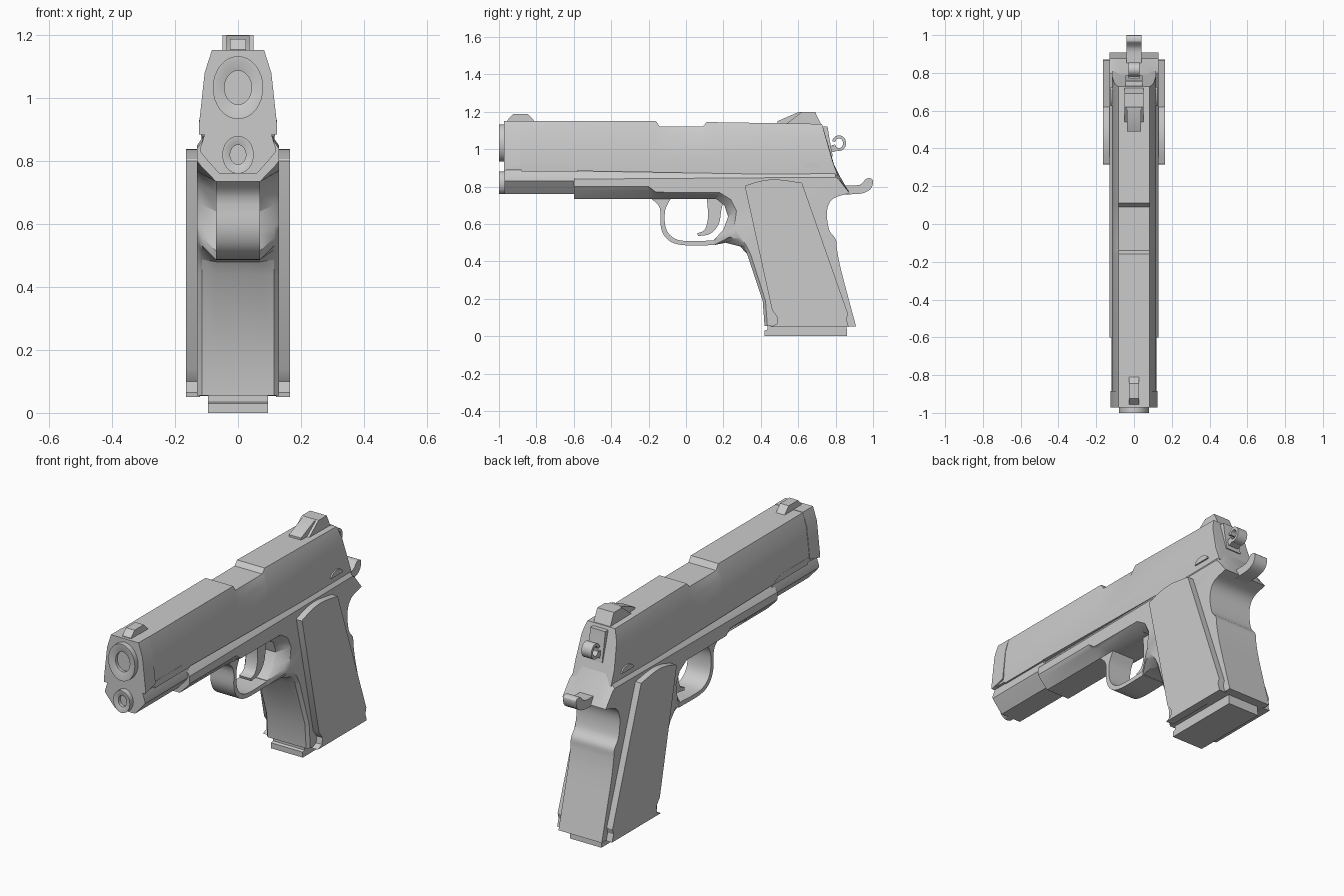
import bpy, bmesh, math
from mathutils import Vector


def finish(name, bm, angle=28):
    bmesh.ops.recalc_face_normals(bm, faces=bm.faces)
    me = bpy.data.meshes.new(name)
    bm.to_mesh(me)
    bm.free()
    ob = bpy.data.objects.new(name, me)
    bpy.context.collection.objects.link(ob)
    bpy.ops.object.select_all(action='DESELECT')
    ob.select_set(True)
    bpy.context.view_layer.objects.active = ob
    bpy.ops.object.shade_smooth_by_angle(angle=math.radians(angle))
    return ob


def shell(name, layers):
    """Skin side outlines (y, z) placed at successive x positions."""
    bm = bmesh.new()
    rings = [[bm.verts.new((x, y, z)) for y, z in pts] for x, pts in layers]
    for a, b in zip(rings, rings[1:]):
        for i in range(len(a)):
            j = (i + 1) % len(a)
            bm.faces.new((a[i], a[j], b[j], b[i]))
    bm.faces.new(rings[0])
    bm.faces.new(rings[-1])
    return finish(name, bm)


def sym(name, layers):
    """Same, mirrored about x = 0; layers run from the middle outward."""
    return shell(name, [(-x, p) for x, p in reversed(layers)] + layers)


def curve(pts, n=4):
    """Smooth open curve through points."""
    p = [Vector(q) for q in pts]
    p = [2 * p[0] - p[1]] + p + [2 * p[-1] - p[-2]]
    out = []
    for a, b, c, d in zip(p, p[1:], p[2:], p[3:]):
        for k in range(n):
            t = k / n
            out.append(tuple(0.5 * (2 * b + (c - a) * t + (2 * a - 5 * b + 4 * c - d) * t * t
                                    + (3 * b - a - 3 * c + d) * t ** 3)))
    return out + [tuple(p[-2])]


def arc(cy, cz, ry, rz, a0, a1, n):
    return [(cy + ry * math.cos(math.radians(a0 + (a1 - a0) * i / n)),
             cz + rz * math.sin(math.radians(a0 + (a1 - a0) * i / n))) for i in range(n + 1)]


def tube(name, cz, rings, n=32):
    """Elliptical lathe along y; rings are (y, x radius, z radius)."""
    bm = bmesh.new()
    loops = [[bm.verts.new((rx * math.cos(math.tau * i / n), y, cz + rz * math.sin(math.tau * i / n)))
              for i in range(n)] for y, rx, rz in rings]
    for a, b in zip(loops, loops[1:]):
        for i in range(n):
            bm.faces.new((a[i], a[i - 1], b[i - 1], b[i]))
    bm.faces.new(loops[0])
    bm.faces.new(loops[-1])
    return finish(name, bm)


def lowered(pts, top):
    """Cap an outline at a height, keeping the sloping rear end."""
    return [(y + (0.28 * (z - top) if y > 0.7 else 0), top) if z > top else (y, z) for y, z in pts]


# upper slide with stepped top, plus slightly wider nose
slide = [(-0.97, 0.89), (0.81, 0.86), (0.80, 0.89), (0.727, 1.135), (0.11, 1.145),
         (0.09, 1.12), (-0.14, 1.12), (-0.16, 1.15), (-0.97, 1.15)]
sym("slide", [(0.083, slide), (0.104, lowered(slide, 1.075)), (0.116, lowered(slide, 0.94))])
nose = [(-0.972, 0.885), (-0.89, 0.905), (-0.885, 1.152), (-0.972, 1.152)]
sym("slide_nose", [(0.083, nose), (0.106, lowered(nose, 1.08)), (0.124, lowered(nose, 0.915))])

# barrel end and lower rod end
tube("barrel_end", 1.033, [(-0.95, 0.08, 0.1), (-1, 0.08, 0.1), (-1, 0.072, 0.091),
                           (-0.99, 0.043, 0.054), (-0.974, 0.043, 0.054)])
tube("rod_end", 0.82, [(-0.95, 0.05, 0.06), (-1, 0.05, 0.06), (-1, 0.043, 0.053),
                       (-0.992, 0.025, 0.031), (-0.974, 0.025, 0.031)])


# front underside housing
def box(y0, y1, z0, z1):
    return [(y0, z0), (y1, z0), (y1, z1), (y0, z1)]


sym("front_housing", [(0.06, box(-0.97, -0.58, 0.76, 0.885)), (0.106, box(-0.97, -0.58, 0.812, 0.885)),
                      (0.12, box(-0.97, -0.58, 0.83, 0.84))])
sym("housing_rail", [(0.117, [(-0.88, 0.88), (-0.58, 0.88), (-0.61, 0.9), (-0.65, 0.915), (-0.88, 0.915)])])

# main frame and handle: narrow centre outline, wider inset outline
rear = curve([(0.909, 0.053), (0.83, 0.35), (0.807, 0.465), (0.80, 0.52), (0.765, 0.57),
              (0.754, 0.67), (0.786, 0.735), (0.875, 0.765)])
inner = [(-0.6, 0.91), (-0.6, 0.735), (-0.2, 0.735), (-0.09, 0.735), (0.16, 0.735), (0.205, 0.70),
         (0.225, 0.64), (0.20, 0.57), (0.15, 0.515), (0.15, 0.487), (0.21, 0.50), (0.29, 0.48),
         (0.326, 0.44), (0.41, 0.19), (0.42, 0.055)] + rear + [(0.82, 0.86), (0.79, 0.92)]
outer = [(-0.6, 0.84), (-0.6, 0.80), (-0.2, 0.80), (-0.16, 0.77), (0.18, 0.768), (0.24, 0.73),
         (0.27, 0.67), (0.26, 0.60), (0.26, 0.575), (0.27, 0.55), (0.29, 0.525), (0.32, 0.49),
         (0.345, 0.44), (0.425, 0.19), (0.435, 0.055)] + rear + [(0.815, 0.84), (0.80, 0.85)]
middle = [(a[0] + 0.7 * (b[0] - a[0]), a[1] + 0.7 * (b[1] - a[1])) for a, b in zip(inner, outer)]
middle[12:15] = inner[12:15]
sym("frame", [(0.07, inner), (0.115, middle), (0.13, outer)])

# trigger guard loop
guard_out = curve([(-0.19, 0.74), (-0.14, 0.685), (-0.134, 0.58), (-0.096, 0.515), (-0.016, 0.487), (0.16, 0.487)])
guard_in = curve([(0.16, 0.513), (0.02, 0.508), (-0.06, 0.522), (-0.107, 0.575), (-0.112, 0.67), (-0.08, 0.74)])
sym("trigger_guard", [(0.07, guard_out + guard_in)])

# trigger
sym("trigger", [(0.035, curve([(0.11, 0.75), (0.118, 0.64), (0.10, 0.57), (0.06, 0.55)])
                 + curve([(0.065, 0.535), (0.13, 0.548), (0.175, 0.60), (0.19, 0.68), (0.21, 0.75)]))])

# side grip panels
grip = [(0.315, 0.80)] + curve([(0.32, 0.806), (0.40, 0.83), (0.49, 0.838), (0.62, 0.82)]) + [
    (0.866, 0.12), (0.858, 0.09), (0.87, 0.05), (0.45, 0.05), (0.485, 0.065), (0.49, 0.10), (0.46, 0.14)]
for side, tag in ((1, "right"), (-1, "left")):
    shell("grip_panel_" + tag, [(side * 0.12, grip), (side * 0.165, grip)])
    shell("side_catch_" + tag, [(side * 0.1, arc(0.675, 0.90, 0.05, 0.03, 0, 180, 10)),
                                (side * 0.124, arc(0.675, 0.90, 0.05, 0.03, 0, 180, 10))])

# base plate under the handle
sym("base_plate", [(0.095, [(0.42, 0.0), (0.862, 0.0), (0.858, 0.06), (0.435, 0.06), (0.435, 0.035), (0.42, 0.03)])])

# rear spur
sym("rear_spur", [(0.04, curve([(0.78, 0.80), (0.86, 0.805), (0.93, 0.81), (0.965, 0.843), (0.995, 0.84), (1.0, 0.82),
                                (0.985, 0.785), (0.94, 0.763), (0.86, 0.758), (0.78, 0.75)], 3))])

# hammer: backing plate and ring
sym("hammer_plate", [(0.045, [(0.70, 0.96), (0.785, 0.96), (0.768, 1.05), (0.757, 1.12), (0.70, 1.12)])])
sym("hammer_ring", [(0.03, arc(0.818, 1.032, 0.038, 0.042, -165, 165, 20)
                     + arc(0.818, 1.032, 0.022, 0.026, 165, -165, 20))])
sym("hammer_neck", [(0.03, [(0.74, 0.98), (0.79, 0.985), (0.825, 1.0), (0.80, 1.012), (0.74, 1.03)])])

# sights
sym("front_sight", [(0.026, [(-0.955, 1.14), (-0.955, 1.155), (-0.925, 1.187), (-0.845, 1.187), (-0.80, 1.14)])])
sym("rear_sight_ramp", [(0.036, [(0.49, 1.13), (0.49, 1.15), (0.60, 1.198), (0.65, 1.198), (0.65, 1.13)])])
sym("rear_sight", [(0.05, [(0.53, 1.13), (0.62, 1.2), (0.69, 1.2), (0.728, 1.12)])])
